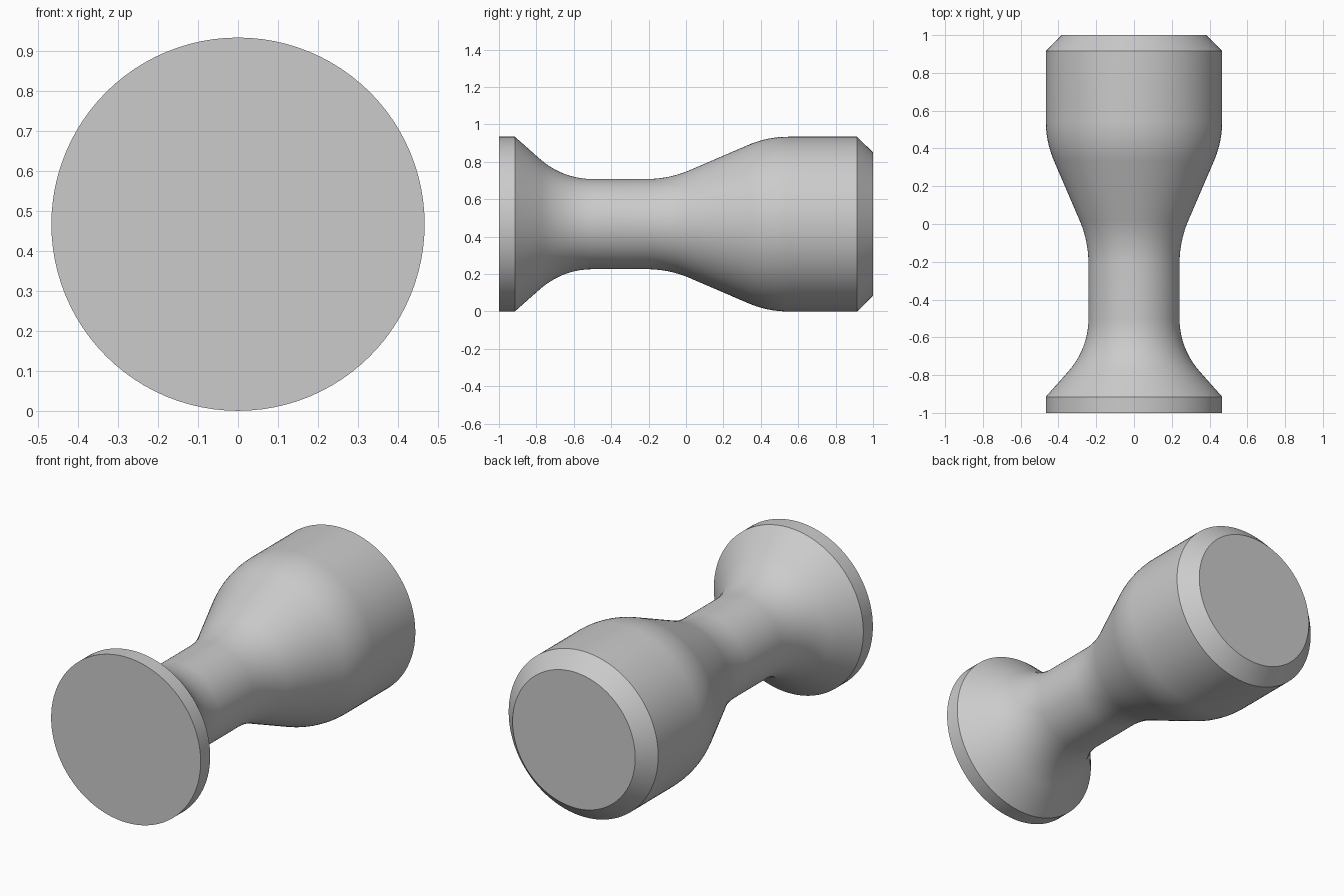
import bpy, bmesh, math
from mathutils import Vector

cube = bpy.data.objects.get("Cube")
if cube:
    bpy.data.objects.remove(cube, do_unlink=True)

RADIUS, NECK, SEGMENTS, ARC_STEPS = 0.467, 0.241, 96, 10

# Flat grey material
grey = bpy.data.materials.new("plain grey")
grey.use_nodes = True
colour = (0.6, 0.6, 0.6, 1)
grey.diffuse_color = colour
grey.node_tree.nodes["Principled BSDF"].inputs["Base Color"].default_value = colour


def fillet(before, corner, after, length):
    """Round a profile corner with an arc tangent to both sides."""
    a, c, b = Vector(before), Vector(corner), Vector(after)
    u, v = (a - c).normalized(), (b - c).normalized()
    half = u.angle(v) / 2
    centre = c + (u + v).normalized() * length / math.cos(half)
    start, end = c + u * length - centre, c + v * length - centre
    sweep = start.angle(end)
    return [centre + (start * math.sin(sweep * (1 - t)) + end * math.sin(sweep * t))
            / math.sin(sweep) for t in (i / ARC_STEPS for i in range(ARC_STEPS + 1))]


# Profile corners: (position along y, radius)
flange_edge = (-0.915, RADIUS)
neck_front = (-0.66, NECK)
neck_back = (-0.09, NECK)
shoulder = (0.435, RADIUS)
chamfer = (0.915, RADIUS)

profile = [Vector((-1, RADIUS)), Vector(flange_edge)]
profile += fillet(flange_edge, neck_front, neck_back, 0.16)
profile += fillet(neck_front, neck_back, shoulder, 0.12)
profile += fillet(neck_back, shoulder, chamfer, 0.11)
profile += [Vector(chamfer), Vector((1, 0.383))]

# Turned body: the profile revolved about the y axis, closed by flat caps
bm = bmesh.new()
rings = []
for y, r in profile:
    angles = (math.tau * i / SEGMENTS for i in range(SEGMENTS))
    rings.append([bm.verts.new((r * math.cos(a), y, RADIUS + r * math.sin(a))) for a in angles])
for low, high in zip(rings, rings[1:]):
    for i in range(SEGMENTS):
        j = (i + 1) % SEGMENTS
        bm.faces.new((low[i], low[j], high[j], high[i]))
bm.faces.new(rings[0])
bm.faces.new(rings[-1])
bmesh.ops.recalc_face_normals(bm, faces=bm.faces)

mesh = bpy.data.meshes.new("turned_body")
bm.to_mesh(mesh)
bm.free()
mesh.materials.append(grey)
body = bpy.data.objects.new("turned_body", mesh)
bpy.context.collection.objects.link(body)

# Smooth sides with crisp flange and chamfer edges
bpy.context.view_layer.objects.active = body
body.select_set(True)
bpy.ops.object.shade_smooth_by_angle(angle=math.radians(30))
